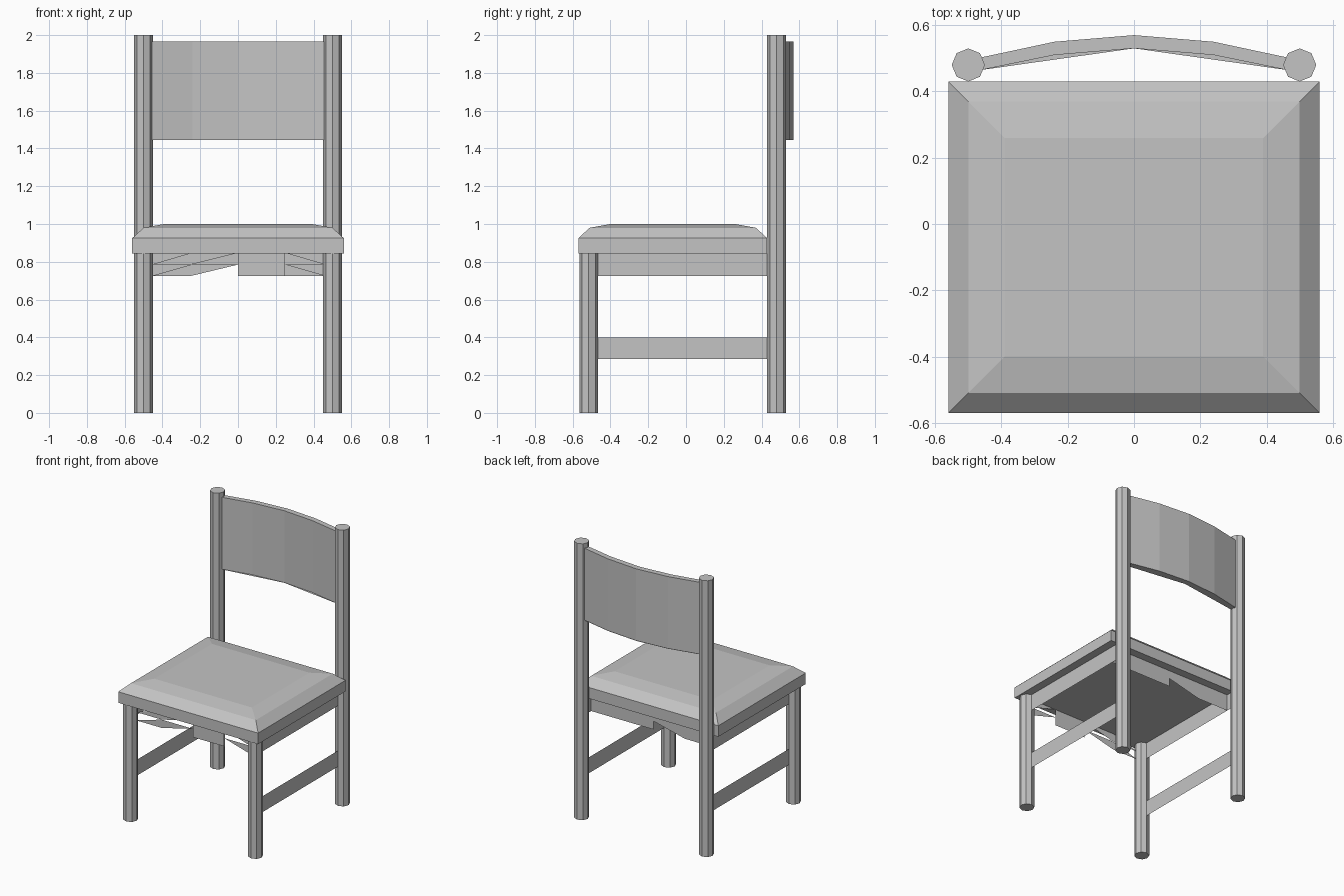
import bpy
import bmesh
from math import cos, sin, pi

cube = bpy.data.objects.get("Cube")
if cube:
    bpy.data.objects.remove(cube)

grey = bpy.data.materials.new("grey")
grey.use_nodes = True
grey.diffuse_color = (0.55, 0.55, 0.55, 1)
bsdf = grey.node_tree.nodes["Principled BSDF"]
bsdf.inputs["Base Color"].default_value = grey.diffuse_color
bsdf.inputs["Roughness"].default_value = 0.8


def finish(name, bm, solid=True):
    if solid:
        bmesh.ops.recalc_face_normals(bm, faces=bm.faces)
    mesh = bpy.data.meshes.new(name)
    bm.to_mesh(mesh)
    bm.free()
    mesh.materials.append(grey)
    bpy.context.collection.objects.link(bpy.data.objects.new(name, mesh))


def loft(name, rings):
    """Join equal-length rings of points and close both ends."""
    bm = bmesh.new()
    loops = [[bm.verts.new(p) for p in ring] for ring in rings]
    n = len(loops[0])
    for low, high in zip(loops, loops[1:]):
        for i in range(n):
            j = (i + 1) % n
            bm.faces.new((low[i], low[j], high[j], high[i]))
    bm.faces.new(loops[0][::-1])
    bm.faces.new(loops[-1])
    finish(name, bm)


def sheet(name, polygons):
    """Thin open panel made of separate flat polygons."""
    bm = bmesh.new()
    for poly in polygons:
        bm.faces.new([bm.verts.new(p) for p in poly])
    bmesh.ops.remove_doubles(bm, verts=bm.verts, dist=0.0001)
    finish(name, bm, solid=False)


# Octagonal legs and back posts
def leg(name, x, y, height):
    ring = [(x + 0.05 * cos(k * pi / 4), y + 0.05 * sin(k * pi / 4)) for k in range(8)]
    loft(name, [[(a, b, z) for a, b in ring] for z in (0, height)])


# Side apron and stretcher between a leg and its post
def side_panel(name, x, low, high):
    a, b = -0.465, 0.43
    poly = [(x, a, low), (x, b, low), (x, b, high), (x, a, high)]
    sheet(name, [poly if x > 0 else poly[::-1]])


LOW, MID, TOP = 0.725, 0.785, 0.847
for side, x in (("left", 0.5), ("right", -0.5)):
    leg(f"front_leg_{side}", x, -0.515, TOP)
    leg(f"back_post_{side}", x, 0.48, 2.0)
    side_panel(f"side_apron_{side}", x, LOW, TOP)
    side_panel(f"stretcher_{side}", x, 0.285, 0.40)


# Seat with a sloped edge and a softly crowned top
def seat_ring(inset, z):
    w, f, b = 0.56 - inset, -0.57 + inset, 0.43 - inset
    return [(-w, f, z), (w, f, z), (w, b, z), (-w, b, z)]


loft("seat", [seat_ring(0, 0.845), seat_ring(0, 0.925),
              seat_ring(0.06, 0.98), seat_ring(0.17, 1.0)])

# Front apron: two rows of the same cut pieces
front = []
for lo, hi in ((LOW, MID), (MID, TOP)):
    front += [
        [(-0.46, lo), (-0.25, lo), (-0.25, hi)],
        [(-0.25, lo), (0, hi), (-0.25, hi)],
        [(0, lo), (0.25, lo), (0.25, hi), (0, hi)],
        [(0.25, hi), (0.46, lo), (0.46, hi)],
    ]
sheet("front_apron", [[(x, -0.515, z) for x, z in p] for p in front])

# Back apron with a slanted notch at the middle
back = [
    [(0, LOW), (0.5, LOW), (0.5, TOP), (0, TOP)],
    [(-0.5, LOW), (-0.25, LOW), (0, MID), (0, TOP), (-0.5, TOP)],
]
sheet("back_apron", [[(x, 0.37, z) for x, z in reversed(p)] for p in back])

# Curved backrest
inner = [(-0.46, 0.465), (-0.24, 0.51), (0, 0.53), (0.24, 0.51), (0.46, 0.465)]
outer = [(0.46, 0.503), (0.24, 0.55), (0, 0.57), (-0.24, 0.55), (-0.46, 0.503)]
loft("backrest", [[(x, y, z) for x, y in inner + outer] for z in (1.445, 1.965)])

# Straight-edged underside of the backrest
lip = inner[::2] + outer
sheet("backrest_underside", [[(x, y, 1.443) for x, y in reversed(lip)]])
